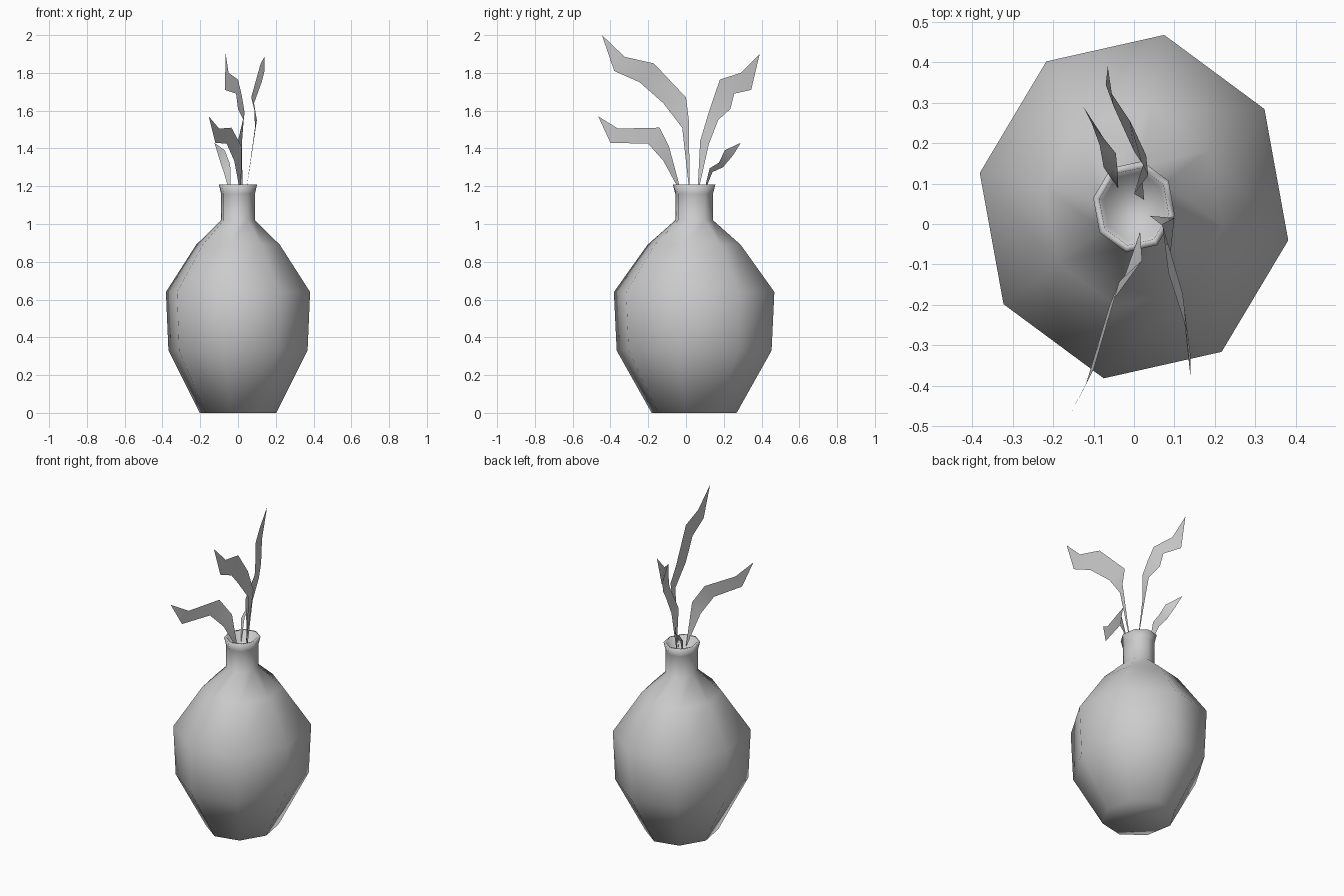
import bpy
import bmesh
from math import cos, sin, radians

default_cube = bpy.data.objects.get("Cube")
if default_cube:
    bpy.data.objects.remove(default_cube, do_unlink=True)


def make_material(name, colour):
    material = bpy.data.materials.new(name)
    material.use_nodes = True
    material.diffuse_color = colour
    material.node_tree.nodes["Principled BSDF"].inputs["Base Color"].default_value = colour
    return material


pale_grey = make_material("pale grey", (0.6, 0.6, 0.6, 1))


def finish(bm, name):
    """Turn a bmesh into a smooth-shaded object."""
    bmesh.ops.recalc_face_normals(bm, faces=bm.faces)
    for face in bm.faces:
        face.smooth = True
    mesh = bpy.data.meshes.new(name)
    bm.to_mesh(mesh)
    bm.free()
    mesh.materials.append(pale_grey)
    obj = bpy.data.objects.new(name, mesh)
    bpy.context.collection.objects.link(obj)
    return obj


# Vase: an eight-sided lathe, slightly deeper than wide
SIDES = 8
WIDTH, DEPTH, CENTRE_Y = 0.389, 0.433, 0.043
START = radians(78.9)


def ring(bm, scale, z):
    verts = []
    for i in range(SIDES):
        angle = START + radians(360 * i / SIDES)
        verts.append(bm.verts.new((WIDTH * scale * cos(angle),
                                   CENTRE_Y + DEPTH * scale * sin(angle), z)))
    return verts


def build_vase(profile):
    bm = bmesh.new()
    rings = [ring(bm, scale, z) for scale, z in profile]
    for low, high in zip(rings, rings[1:]):
        for i in range(SIDES):
            j = (i + 1) % SIDES
            bm.faces.new((low[i], low[j], high[j], high[i]))
    bm.faces.new(rings[0][::-1])
    bm.faces.new(rings[-1])
    return finish(bm, "vase")


# Outer wall from base to lip, then down inside the neck
build_vase([(0.53, 0), (0.965, 0.33), (1, 0.64), (0.58, 0.89), (0.235, 1.02),
            (0.235, 1.16), (0.265, 1.21), (0.225, 1.21), (0.2, 1.15)])


# Leaves: bent ribbons between a pointed base and a pointed tip
def build_leaf(name, base, sections, tip):
    bm = bmesh.new()
    first = bm.verts.new(base)
    pairs = [(bm.verts.new(s[:3]), bm.verts.new(s[3:])) for s in sections]
    last = bm.verts.new(tip)
    bm.faces.new((first, pairs[0][1], pairs[0][0]))
    for (a, b), (c, d) in zip(pairs, pairs[1:]):
        bm.faces.new((a, b, d, c))
    bm.faces.new((pairs[-1][0], pairs[-1][1], last))
    return finish(bm, name)


# Each section holds the upper edge point, then the lower edge point
build_leaf("front_tall_leaf", (0.04, 0.02, 1.15), [
    (0.1, 0.015, 1.55, 0.09, -0.02, 1.51),
    (0.07, 0, 1.67, 0.085, -0.12, 1.64),
    (0.12, -0.17, 1.85, 0.125, -0.245, 1.75),
    (0.14, -0.325, 1.885, 0.14, -0.38, 1.81),
], (0.14, -0.445, 2))

build_leaf("back_tall_leaf", (0.025, 0.06, 1.15), [
    (0, 0.075, 1.44, 0.02, 0.12, 1.42),
    (0.035, 0.12, 1.59, 0.03, 0.17, 1.55),
    (0.02, 0.15, 1.68, 0, 0.235, 1.61),
    (0, 0.18, 1.765, -0.01, 0.255, 1.69),
    (-0.05, 0.29, 1.8, -0.07, 0.345, 1.71),
], (-0.065, 0.39, 1.9))

build_leaf("front_low_leaf", (0.015, -0.02, 1.15), [
    (0.02, -0.09, 1.41, -0.02, -0.12, 1.335),
    (-0.035, -0.14, 1.51, -0.06, -0.2, 1.425),
    (-0.1, -0.36, 1.505, -0.12, -0.4, 1.43),
], (-0.155, -0.465, 1.57))

build_leaf("back_small_leaf", (-0.04, 0.09, 1.15), [
    (-0.04, 0.125, 1.295, -0.075, 0.14, 1.275),
    (-0.045, 0.175, 1.325, -0.085, 0.195, 1.3),
    (-0.07, 0.205, 1.39, -0.105, 0.25, 1.365),
], (-0.125, 0.29, 1.43))
